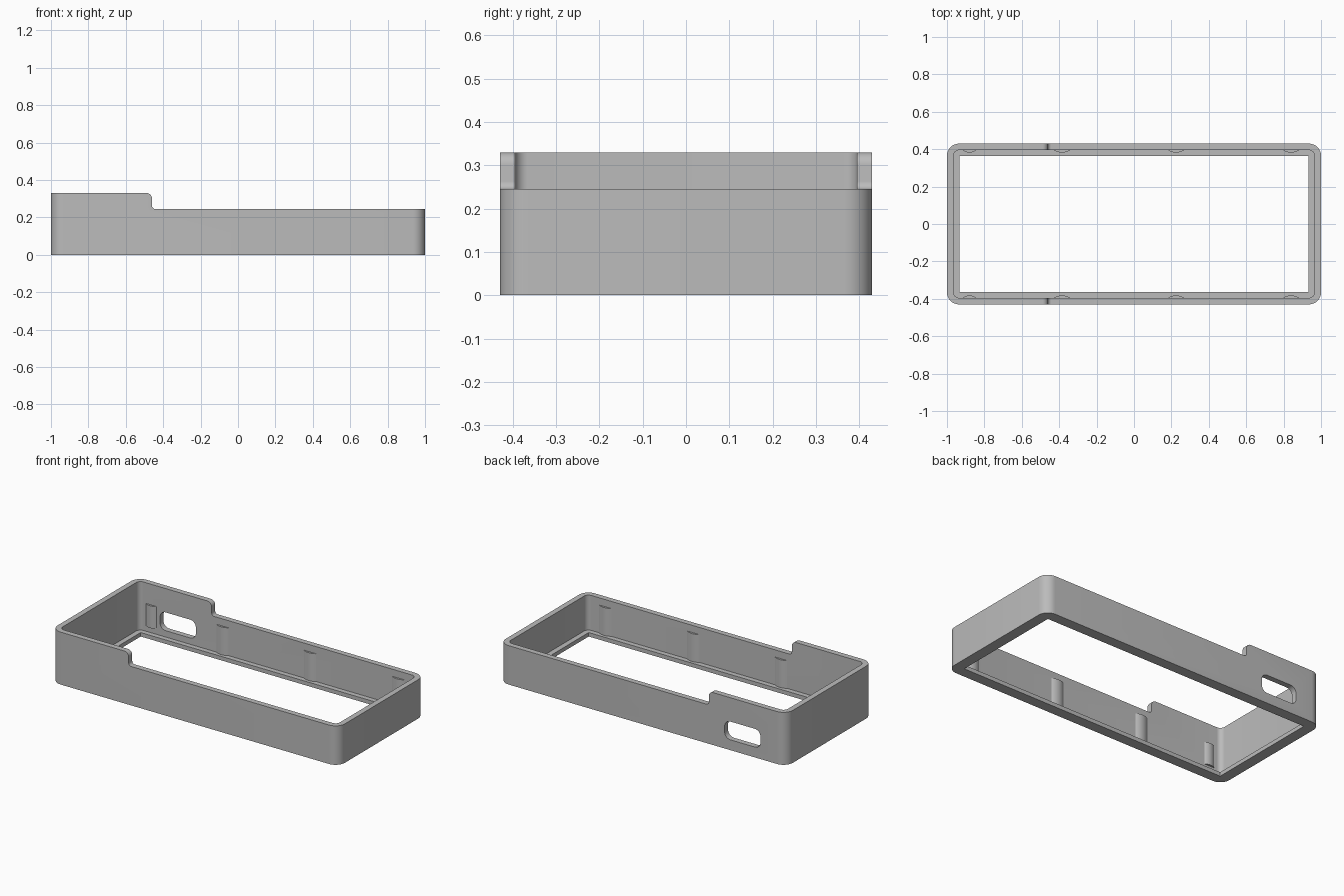
import bpy, bmesh, math
from mathutils import Vector

cube = bpy.data.objects.get("Cube")
if cube:
    bpy.data.objects.remove(cube, do_unlink=True)

gray = bpy.data.materials.new("plain gray")
gray.use_nodes = True
gray.diffuse_color = (0.5, 0.5, 0.5, 1)
gray.node_tree.nodes["Principled BSDF"].inputs["Base Color"].default_value = (0.5, 0.5, 0.5, 1)


def fillet(corners, radii, steps=8):
    """Round the right-angled corners of a 2D outline."""
    points = []
    n = len(corners)
    for i, r in enumerate(radii):
        p = Vector(corners[i])
        if r == 0:
            points.append(p)
            continue
        a = (Vector(corners[i - 1]) - p).normalized()
        b = (Vector(corners[(i + 1) % n]) - p).normalized()
        centre = p + (a + b) * r
        for k in range(steps + 1):
            t = math.pi / 2 * k / steps
            points.append(centre - (b * math.cos(t) + a * math.sin(t)) * r)
    return points


def rectangle(x0, x1, y0, y1, r=0):
    return fillet([(x0, y0), (x1, y0), (x1, y1), (x0, y1)], [r] * 4)


def prism(name, outline, lo, hi, axis="z"):
    """Extrude an outline along z, or an x-z outline along y."""
    bm = bmesh.new()
    place = (lambda p, d: (p[0], p[1], d)) if axis == "z" else (lambda p, d: (p[0], d, p[1]))
    face = bm.faces.new([bm.verts.new(place(p, lo)) for p in outline])
    grown = bmesh.ops.extrude_face_region(bm, geom=[face])
    move = (0, 0, hi - lo) if axis == "z" else (0, hi - lo, 0)
    bmesh.ops.translate(bm, vec=move, verts=[g for g in grown["geom"] if isinstance(g, bmesh.types.BMVert)])
    bmesh.ops.recalc_face_normals(bm, faces=bm.faces)
    mesh = bpy.data.meshes.new(name)
    bm.to_mesh(mesh)
    bm.free()
    mesh.materials.append(gray)
    obj = bpy.data.objects.new(name, mesh)
    bpy.context.collection.objects.link(obj)
    return obj


def activate(obj):
    bpy.ops.object.select_all(action="DESELECT")
    obj.select_set(True)
    bpy.context.view_layer.objects.active = obj


def cut(body, cutter):
    mod = body.modifiers.new("cut", "BOOLEAN")
    mod.operation = "DIFFERENCE"
    mod.solver = "EXACT"
    mod.object = cutter
    activate(body)
    bpy.ops.object.modifier_apply(modifier=mod.name)
    bpy.data.objects.remove(cutter, do_unlink=True)


def smooth(obj):
    activate(obj)
    bpy.ops.object.shade_smooth_by_angle(angle=math.radians(30))


WALL_Y = 0.395
LIP = 0.025

# Case frame: rounded block, hollowed out, with a narrow lip left at the bottom
frame = prism("case_frame", rectangle(-1, 1, -0.43, 0.43, 0.065), 0, 0.4)
cut(frame, prism("cavity_cutter", rectangle(-0.965, 0.965, -WALL_Y, WALL_Y, 0.03), LIP, 0.6))
cut(frame, prism("opening_cutter", rectangle(-0.932, 0.932, -0.363, 0.363), -0.1, 0.2))

# Stepped rim: one end stands taller, with a rounded step
step = fillet([(-1.2, 0.33), (-0.46, 0.33), (-0.46, 0.245), (1.2, 0.245), (1.2, 0.6), (-1.2, 0.6)],
              [0, 0.03, 0.018, 0, 0, 0])
cut(frame, prism("step_cutter", step, -0.7, 0.7, "y"))

# Rounded port through the back wall
cut(frame, prism("port_cutter", rectangle(-0.82, -0.57, 0.065, 0.18, 0.04), 0.3, 0.5, "y"))
smooth(frame)

# Snap ribs along both long inner walls
RISE = 0.013
for side, label in ((1, "back"), (-1, "front")):
    for i, (x, half, base) in enumerate([(-0.88, 0.036, 0.065), (-0.385, 0.043, LIP),
                                         (0.225, 0.043, LIP), (0.84, 0.043, LIP)]):
        radius = (half ** 2 + RISE ** 2) / (2 * RISE)
        spread = math.asin(half / radius)
        arc = []
        for k in range(13):
            t = spread * (k / 6 - 1)
            inward = radius * math.cos(t) - radius + RISE
            arc.append((x + radius * math.sin(t), side * (WALL_Y - inward)))
        root = side * (WALL_Y + 0.01)
        outline = arc + [(x + half, root), (x - half, root)]
        smooth(prism(f"{label}_snap_rib_{i + 1}", outline, base - 0.005, 0.2))
